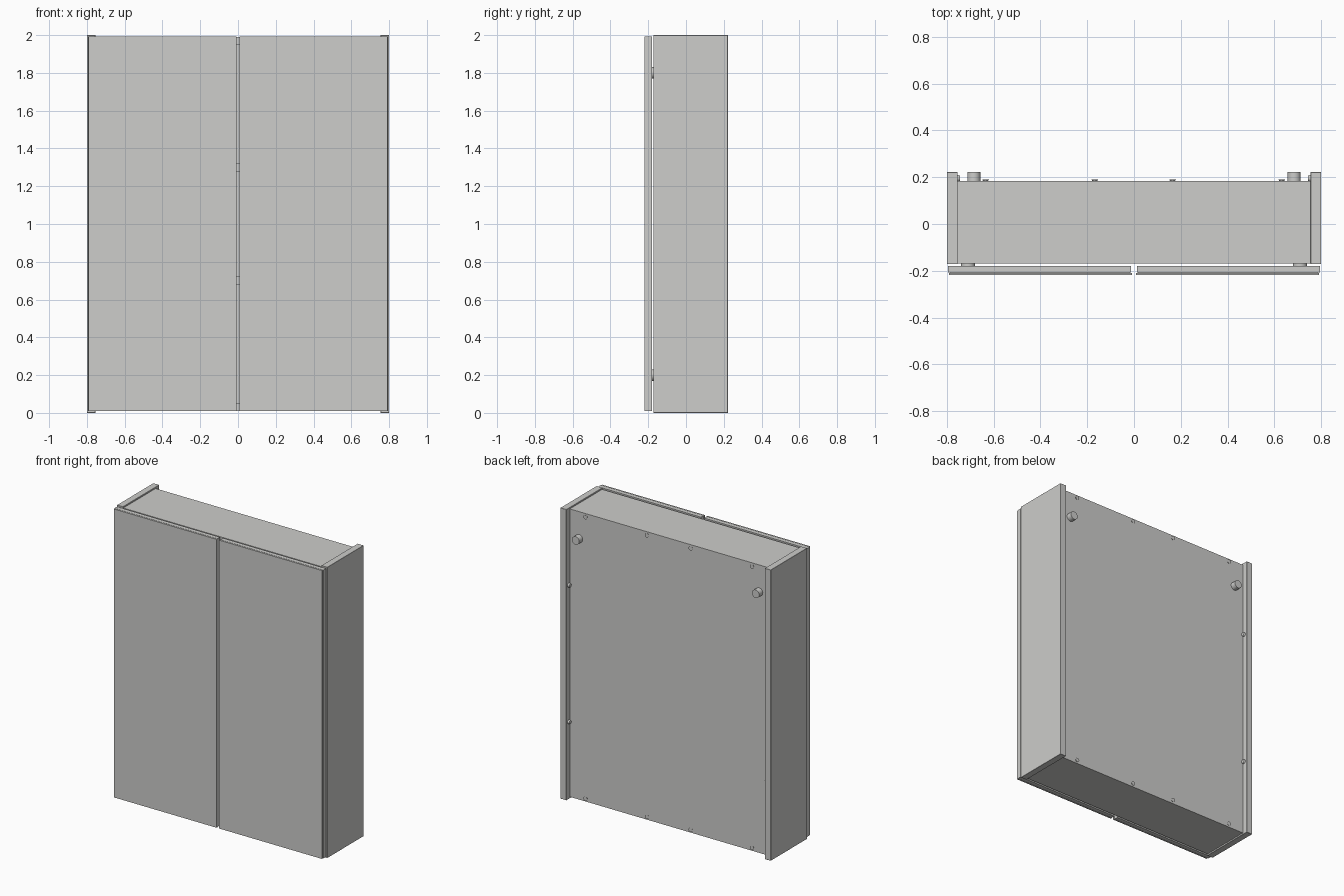
import bpy
import math
from mathutils import Vector

if "Cube" in bpy.data.objects:
    bpy.data.objects.remove(bpy.data.objects["Cube"])


def material(name, rgb):
    m = bpy.data.materials.new(name)
    m.diffuse_color = (*rgb, 1.0)
    m.use_nodes = True
    m.node_tree.nodes["Principled BSDF"].inputs["Base Color"].default_value = m.diffuse_color
    return m


GREY = material("light_grey", (0.61, 0.61, 0.595))


def box(name, x, y, z, bevel=0.0):
    """Box from (min, max) ranges."""
    bpy.ops.mesh.primitive_cube_add(
        size=1, location=[(a + b) / 2 for a, b in (x, y, z)])
    ob = bpy.context.object
    ob.name = name
    for v in ob.data.vertices:
        v.co = Vector([c * (r[1] - r[0]) for c, r in zip(v.co, (x, y, z))])
    ob.data.materials.append(GREY)
    if bevel:
        mod = ob.modifiers.new("edge", "BEVEL")
        mod.width = bevel
        mod.segments = 1
    return ob


def peg(name, start, end, r1, r2=None, sides=24):
    """Round peg or tapered head between two points."""
    a, b = Vector(start), Vector(end)
    bpy.ops.mesh.primitive_cone_add(
        vertices=sides, radius1=r1, radius2=r1 if r2 is None else r2,
        depth=(b - a).length, location=(a + b) / 2,
        rotation=(b - a).to_track_quat("Z", "Y").to_euler())
    ob = bpy.context.object
    ob.name = name
    ob.data.materials.append(GREY)
    bpy.ops.object.shade_smooth_by_angle(angle=math.radians(40))
    return ob


def span(s, a, b):
    """x range mirrored to side s."""
    return tuple(sorted((s * a, s * b)))


# Carcass: top, bottom and shelves
for name, z0, z1 in (("bottom_panel", 0.01, 0.053), ("top_panel", 1.947, 1.99)):
    box(name, (-0.755, 0.755), (-0.168, 0.177), (z0, z1))
for i, z in enumerate((0.70, 1.30)):
    box(f"shelf_{i + 1}", (-0.752, 0.752), (-0.13, 0.175), (z - 0.022, z + 0.022))

# Back board let into the side panels
box("back_board", (-0.77, 0.77), (0.175, 0.184), (0.01, 1.99))

# Back board screws along top and bottom edges
for z in (0.032, 1.968):
    for x in (-0.635, -0.168, 0.165, 0.632):
        peg("back_screw", (x, 0.180, z), (x, 0.191, z), 0.008, 0.015, 12)

for s, side in ((-1, "left"), (1, "right")):
    # Side panel
    box(f"{side}_side_panel", span(s, 0.755, 0.80), (-0.172, 0.222), (0.0, 2.0), 0.001)

    # Door: core slab with thin mirror plate on the front
    box(f"{side}_door", span(s, 0.012, 0.795), (-0.208, -0.180), (0.01, 1.993))
    box(f"{side}_door_mirror", span(s, 0.009, 0.792), (-0.219, -0.210), (0.01, 1.993))
    box(f"{side}_mirror_backing", span(s, 0.02, 0.785), (-0.211, -0.207), (0.018, 1.985))

    # Wall spacer near the top of the back
    peg(f"{side}_wall_spacer", (s * 0.685, 0.183, 1.805), (s * 0.685, 0.222, 1.805), 0.028, sides=32)

    for z in (0.53, 1.47):
        # Clips on the inner face of the side panel, behind the back board
        peg(f"{side}_back_clip", (s * 0.756, 0.195, z), (s * 0.744, 0.195, z), 0.015, 0.012, 12)

    for z in (0.2, 1.8):
        # Concealed hinges
        peg(f"{side}_hinge_cup", (s * 0.71, -0.182, z), (s * 0.71, -0.168, z), 0.03)
        box(f"{side}_hinge_arm", span(s, 0.715, 0.756), (-0.165, -0.06), (z - 0.02, z + 0.02))
